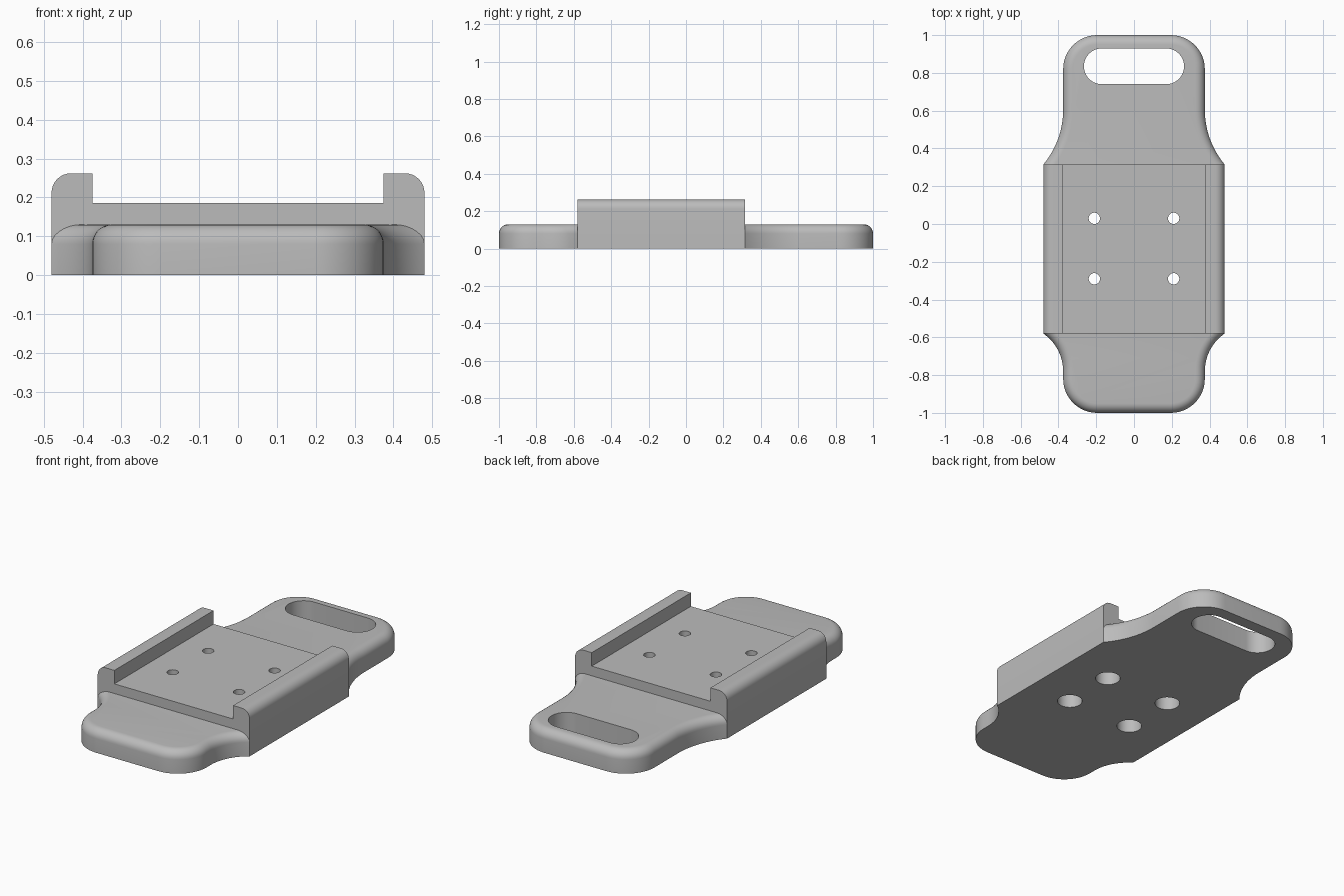
import bpy, bmesh
from math import sin, cos, atan2, pi

cube = bpy.data.objects.get("Cube")
if cube:
    bpy.data.objects.remove(cube, do_unlink=True)

HALF_BODY, HALF_TAB = 0.48, 0.375
BACK, FRONT = 0.315, -0.58          # ends of the raised cradle
PLATE_H, FLOOR_H, RAIL_H = 0.13, 0.185, 0.262
FILLET, CORNER = 0.05, 0.18

grey = bpy.data.materials.new("plain grey")
grey.use_nodes = True
grey.diffuse_color = (0.5, 0.5, 0.5, 1)
grey.node_tree.nodes["Principled BSDF"].inputs["Base Color"].default_value = (0.5, 0.5, 0.5, 1)


def arc(cx, cy, r, a0, a1, n=12):
    return [(cx + r * cos(a0 + (a1 - a0) * i / n), cy + r * sin(a0 + (a1 - a0) * i / n))
            for i in range(n + 1)]


def mirrored(points):
    return points + [(-x, y) for x, y in reversed(points)]


def prism(points, place, shift):
    """Extrude a flat outline by a shift vector."""
    bm = bmesh.new()
    base = bm.faces.new([bm.verts.new(place(*p)) for p in points])
    new = bmesh.ops.extrude_face_region(bm, geom=[base], use_keep_orig=True)["geom"]
    bmesh.ops.translate(bm, vec=shift, verts=[g for g in new if isinstance(g, bmesh.types.BMVert)])
    bmesh.ops.recalc_face_normals(bm, faces=bm.faces)
    return bm


def make_object(name, bm):
    mesh = bpy.data.meshes.new(name)
    bm.to_mesh(mesh)
    bm.free()
    mesh.materials.append(grey)
    obj = bpy.data.objects.new(name, mesh)
    bpy.context.collection.objects.link(obj)
    return obj


def select_only(obj):
    bpy.ops.object.select_all(action="DESELECT")
    obj.select_set(True)
    bpy.context.view_layer.objects.active = obj


def cut(obj, outline, z0, z1):
    """Cut an upright prism out of the object."""
    cutter = make_object("cutter", prism(outline, lambda x, y: (x, y, z0), (0, 0, z1 - z0)))
    cutter.hide_render = True
    mod = obj.modifiers.new("cut", "BOOLEAN")
    mod.operation, mod.solver, mod.object = "DIFFERENCE", "EXACT", cutter
    select_only(obj)
    bpy.ops.object.modifier_apply(modifier=mod.name)
    bpy.data.objects.remove(cutter, do_unlink=True)


def smooth(obj):
    select_only(obj)
    bpy.ops.object.shade_smooth_by_angle(angle=pi / 6)


def strap_tab(name, side, joint, flare, slot_y):
    """Rounded end plate that flares out to the cradle, with a strap slot."""
    dx = HALF_BODY - HALF_TAB
    r = (dx * dx + flare * flare) / (2 * dx)
    sweep = 2 * atan2(dx, flare)
    half = arc(HALF_TAB - CORNER, 1 - CORNER, CORNER, pi / 2, 0)
    half += arc(HALF_TAB + r, joint + flare, r, pi, pi + sweep, 16)
    x, y = half[-1]
    half.append((x + 0.3 * sin(sweep), y - 0.3 * cos(sweep)))
    bm = prism(mirrored(half), lambda x, y: (x, side * y, 0), (0, 0, PLATE_H))
    # Round the upper rim, then trim flush with the cradle
    rim = [e for e in bm.edges if all(v.co.z > PLATE_H - 0.001 for v in e.verts)]
    bmesh.ops.bevel(bm, geom=rim, offset=FILLET, offset_type="OFFSET", segments=7,
                    profile=0.5, affect="EDGES", clamp_overlap=False)
    bmesh.ops.bisect_plane(bm, geom=bm.verts[:] + bm.edges[:] + bm.faces[:], dist=1e-5,
                           plane_co=(0, side * joint, 0), plane_no=(0, side, 0), clear_inner=True)
    bmesh.ops.holes_fill(bm, edges=[e for e in bm.edges if e.is_boundary], sides=0)
    bmesh.ops.recalc_face_normals(bm, faces=bm.faces)
    tab = make_object(name, bm)
    slot = arc(0.17, slot_y, 0.095, -pi / 2, pi / 2, 20) + arc(-0.17, slot_y, 0.095, pi / 2, 1.5 * pi, 20)
    cut(tab, slot, -0.1, 0.3)
    smooth(tab)


# Cradle: channel section with rounded outer rail tops
section = [(HALF_BODY, 0)]
section += arc(HALF_BODY - FILLET, RAIL_H - FILLET, FILLET, 0, pi / 2, 8)
section += [(HALF_TAB, RAIL_H), (HALF_TAB, FLOOR_H)]
cradle = make_object("cradle", prism(mirrored(section), lambda x, z: (x, FRONT, z),
                                     (0, BACK - FRONT, 0)))

# Screw holes, counterbored from below
for x in (-0.21, 0.21):
    for y in (-0.29, 0.03):
        cut(cradle, arc(x, y, 0.067, 0, 2 * pi, 32)[:-1], -0.1, 0.12)
        cut(cradle, arc(x, y, 0.03, 0, 2 * pi, 32)[:-1], 0.05, 0.3)
smooth(cradle)

# Strap tabs at each end
strap_tab("back_strap_tab", 1, BACK, 0.29, 0.835)
strap_tab("front_strap_tab", -1, -FRONT, 0.2, 0.825)
for o in bpy.data.objects:
    if o.name == "front_strap_tab":
        o.select_set(False)
